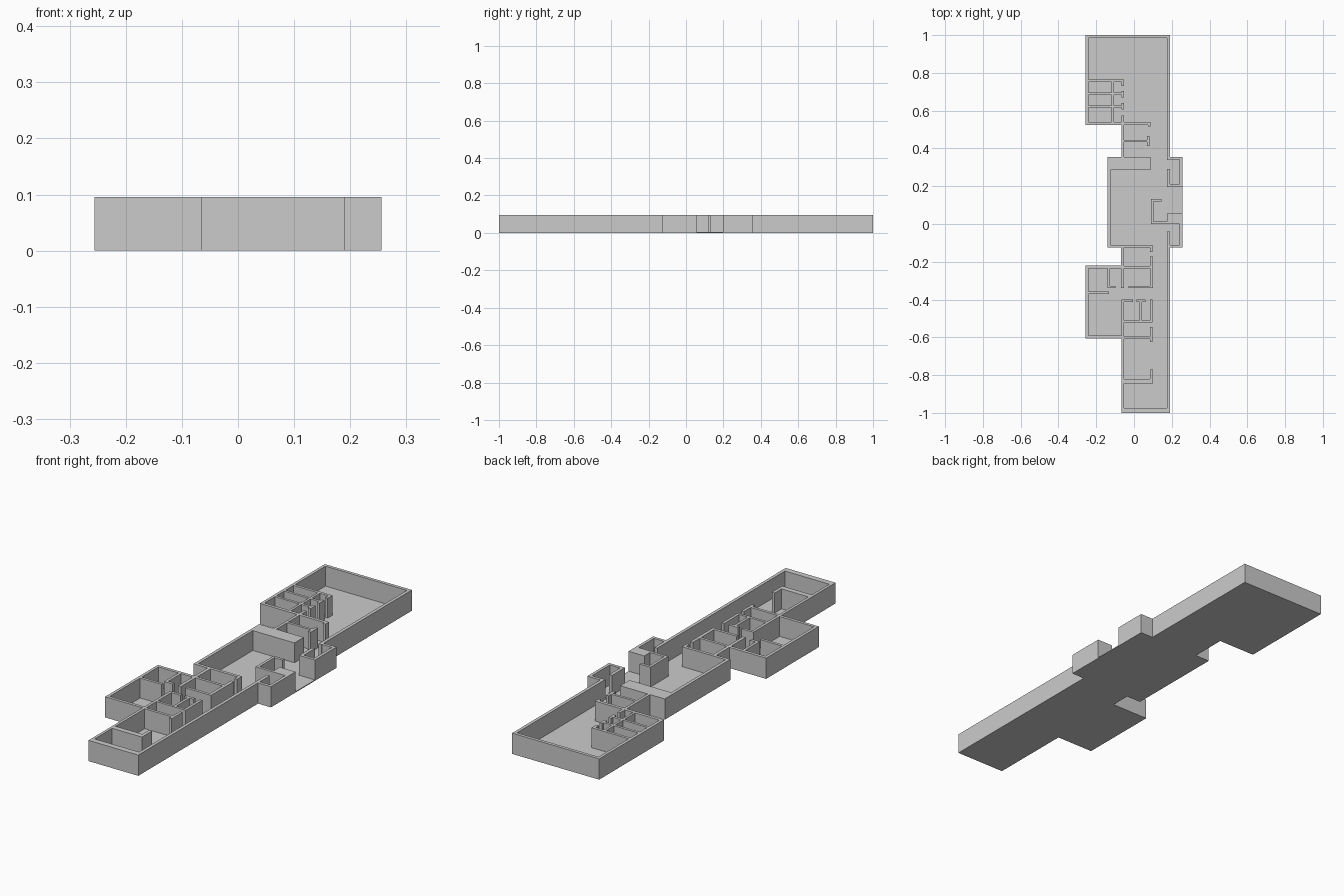
import bpy, bmesh, math

FLOOR_Z, TOP_Z = 0.004, 0.096


def plan_solid(name, rects, z0, z1, bottom=True):
    """Extrude the clean union of plan rectangles (x0, x1, y0, y1)."""
    xs = sorted({round(v, 4) for r in rects for v in r[:2]})
    ys = sorted({round(v, 4) for r in rects for v in r[2:]})
    solid = set()
    for i in range(len(xs) - 1):
        for j in range(len(ys) - 1):
            cx, cy = (xs[i] + xs[i + 1]) / 2, (ys[j] + ys[j + 1]) / 2
            if any(a < cx < b and c < cy < d for a, b, c, d in rects):
                solid.add((i, j))
    bm = bmesh.new()
    verts = {}

    def v(i, j, k):
        if (i, j, k) not in verts:
            verts[i, j, k] = bm.verts.new((xs[i], ys[j], (z0, z1)[k]))
        return verts[i, j, k]

    for i, j in sorted(solid):
        c = [(i, j), (i + 1, j), (i + 1, j + 1), (i, j + 1)]
        bm.faces.new([v(*p, 1) for p in c])
        if bottom:
            bm.faces.new([v(*p, 0) for p in reversed(c)])
        # side faces only where the neighbour is empty
        for n, (di, dj) in enumerate([(0, -1), (1, 0), (0, 1), (-1, 0)]):
            if (i + di, j + dj) not in solid:
                p, q = c[n], c[(n + 1) % 4]
                bm.faces.new([v(*p, 0), v(*q, 0), v(*q, 1), v(*p, 1)])
    bmesh.ops.dissolve_limit(bm, angle_limit=math.radians(1),
                             verts=bm.verts, edges=bm.edges)
    bmesh.ops.triangulate(bm, faces=[f for f in bm.faces if len(f.verts) > 4])
    mesh = bpy.data.meshes.new(name)
    bm.to_mesh(mesh)
    bm.free()
    ob = bpy.data.objects.new(name, mesh)
    bpy.context.collection.objects.link(ob)
    return ob


# floor slab: corridor, north hall, middle hall, west wing
plan_solid("floor", [
    (-0.065, 0.19, -1, 1), (-0.256, 0.19, 0.525, 1),
    (-0.14, 0.256, -0.125, 0.355), (-0.256, -0.065, -0.605, -0.22),
], 0, FLOOR_Z)

outer_walls = [
    # north hall
    (-0.256, 0.19, 0.985, 1), (-0.256, -0.242, 0.525, 1),
    (-0.256, 0.088, 0.525, 0.54), (0.175, 0.19, 0.34, 1),
    (-0.065, -0.052, 0.355, 0.525),
    # middle hall, with its deep north wall
    (-0.14, 0.088, 0.287, 0.355), (-0.14, -0.125, -0.125, 0.355),
    (-0.14, 0.098, -0.125, -0.111),
    # north-east room
    (0.175, 0.256, 0.341, 0.355), (0.242, 0.256, 0.197, 0.355),
    (0.175, 0.256, 0.197, 0.211), (0.175, 0.19, 0.197, 0.29),
    # south-east room
    (0.175, 0.256, 0.0, 0.055), (0.242, 0.256, -0.125, 0.055),
    (0.175, 0.256, -0.125, -0.111),
    # south corridor
    (0.175, 0.19, -1, -0.04), (-0.065, 0.19, -1, -0.973),
    (-0.068, -0.053, -0.34, -0.125), (-0.065, -0.052, -1, -0.4),
    # west wing
    (-0.256, -0.242, -0.605, -0.22), (-0.256, -0.053, -0.235, -0.22),
    (-0.256, -0.052, -0.605, -0.591),
]
plan_solid("outer_walls", outer_walls, FLOOR_Z, TOP_Z, False)

inner_walls = [
    # north cubicles
    (-0.242, -0.052, 0.752, 0.765), (-0.118, -0.107, 0.54, 0.752),
    # shelves off the north passage
    (-0.052, 0.083, 0.433, 0.445), (0.07, 0.083, 0.413, 0.465),
    (0.075, 0.088, 0.515, 0.525),
    # booth in the middle hall
    (0.09, 0.103, 0.0, 0.132), (0.09, 0.145, 0.119, 0.132),
    (0.09, 0.175, 0.0, 0.013),
    # room south of the middle hall
    (0.085, 0.098, -0.148, -0.125), (0.085, 0.1, -0.34, -0.172),
    (-0.053, 0.1, -0.235, -0.222), (-0.03, 0.1, -0.34, -0.327),
    # west wing partitions
    (-0.14, -0.127, -0.34, -0.235), (-0.14, -0.097, -0.34, -0.327),
    (-0.242, -0.132, -0.37, -0.357),
    # twin small rooms
    (-0.052, -0.005, -0.413, -0.4), (0.013, 0.062, -0.413, -0.4),
    (0.03, 0.042, -0.52, -0.413), (0.085, 0.098, -0.52, -0.4),
    (-0.052, 0.098, -0.522, -0.51),
    # southern rooms
    (0.085, 0.098, -0.625, -0.545), (-0.052, 0.098, -0.608, -0.595),
    (-0.052, 0.1, -0.845, -0.82), (0.085, 0.1, -0.845, -0.77),
]
# cubicle dividers and door posts
inner_walls += [(-0.242, -0.052, y - 0.006, y + 0.006) for y in (0.689, 0.622)]
inner_walls += [(-0.065, -0.052, a, b) for a, b in
                ((0.73, 0.765), (0.67, 0.705), (0.605, 0.64), (0.54, 0.575))]
plan_solid("inner_walls", inner_walls, FLOOR_Z, TOP_Z, False)
